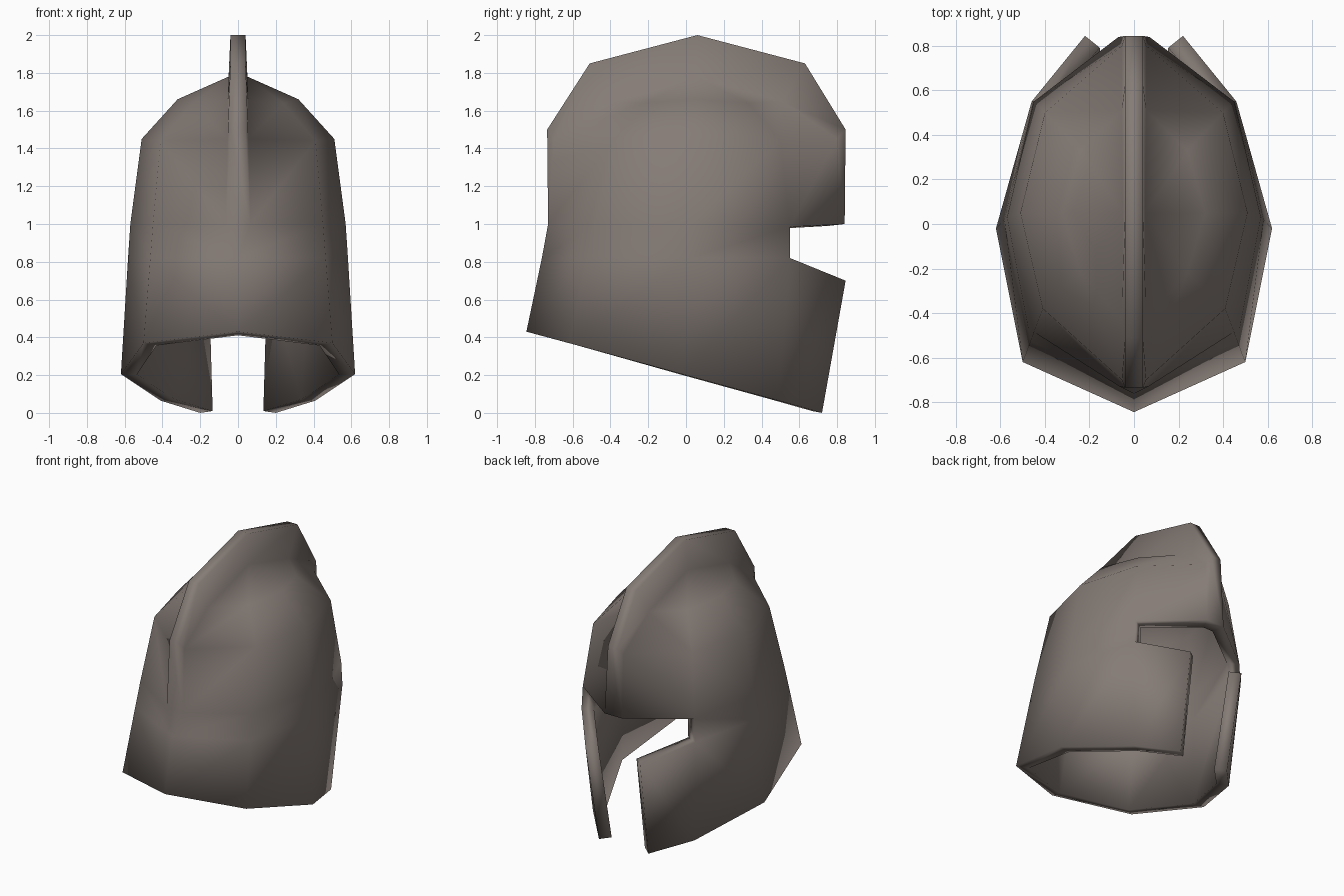
import bpy, bmesh
from mathutils import Vector

if "Cube" in bpy.data.objects:
    bpy.data.objects.remove(bpy.data.objects["Cube"])

metal = bpy.data.materials.new("dull bronze grey")
metal.diffuse_color = (0.235, 0.2, 0.18, 1)
metal.use_nodes = True
metal.node_tree.nodes["Principled BSDF"].inputs["Base Color"].default_value = metal.diffuse_color

# Half-rings of the shell from back to face side, bottom to top
rings = [
    [(0, -.845, .43), (.5, -.62, .37), (.62, -.02, .205), (.41, .49, .065), (.2, .72, 0)],
    [(0, -.763, .82), (.464, -.525, .82), (.582, .02, .82), (.46, .55, .82), (.22, .845, .70)],
    [(.065, -.73, 1.0), (.45, -.485, 1.0), (.57, .03, 1.0), (.45, .55, .985), (.07, .84, 1.0)],
    [(.055, -.70, 1.45), (.41, -.38, 1.44), (.51, .05, 1.45), (.40, .5, 1.44), (.055, .80, 1.45)],
    [(.055, -.43, 1.65), (.24, -.22, 1.64), (.32, .05, 1.66), (.24, .33, 1.64), (.055, .51, 1.65)],
]
crown = (.05, .05, 1.78)
# Foot of the crest along the shell, and the crest's outer edge above it
foot = [rings[2][0], rings[3][0], rings[4][0], crown, rings[4][4], rings[3][4], rings[2][4]]
top = [foot[0], (.04, -.735, 1.5), (.04, -.51, 1.85), (.04, .06, 2.0),
       (.04, .63, 1.85), (.04, .845, 1.5), foot[-1]]


def flip(p, s):
    return Vector((p[0] * s, p[1], p[2]))


def add_face(bm, points):
    """Add a face, sharing vertices that already exist at the same place."""
    verts = []
    for p in points:
        p = Vector(p)
        v = next((v for v in bm.verts if (v.co - p).length < 1e-4), None)
        v = v or bm.verts.new(p)
        if v not in verts:
            verts.append(v)
    if len(verts) > 2:
        bm.faces.new(verts)


# Shell skin: both halves, crown, and the strip along the middle
bm = bmesh.new()
for s in (1, -1):
    for r in range(len(rings) - 1):
        for c in range(4):
            if (r, c) != (1, 3):      # eye slot stays open
                quad = (rings[r][c], rings[r][c + 1], rings[r + 1][c + 1], rings[r + 1][c])
                add_face(bm, [flip(p, s) for p in quad])
    for c in range(4):
        add_face(bm, [flip(p, s) for p in (rings[-1][c], rings[-1][c + 1], crown)])
middle = [rings[0][0], rings[1][0]] + foot
for a, b in zip(middle, middle[1:]):
    add_face(bm, [flip(a, 1), flip(b, 1), flip(b, -1), flip(a, -1)])
bmesh.ops.recalc_face_normals(bm, faces=bm.faces[:])
mesh = bpy.data.meshes.new("helmet")
bm.to_mesh(mesh)
bm.free()
mesh.materials.append(metal)
helmet = bpy.data.objects.new("helmet", mesh)
bpy.context.collection.objects.link(helmet)
bpy.context.view_layer.objects.active = helmet
helmet.select_set(True)

# Wall thickness, inwards
thick = helmet.modifiers.new("thickness", 'SOLIDIFY')
thick.thickness = .085
thick.offset = -1
bpy.ops.object.modifier_apply(modifier="thickness")

# Crest: replace the outer middle strip by a tall fin grown from its edges
bm = bmesh.new()
bm.from_mesh(mesh)
feet = [flip(p, s) for p in foot for s in (1, -1)]
strip = [f for f in bm.faces
         if all(any((v.co - p).length < 1e-4 for p in feet) for v in f.verts)]
bmesh.ops.delete(bm, geom=strip, context='FACES')
for i in range(len(foot) - 1):
    for s in (1, -1):
        add_face(bm, [flip(p, s) for p in (foot[i], foot[i + 1], top[i + 1], top[i])])
    add_face(bm, [flip(top[i], 1), flip(top[i + 1], 1), flip(top[i + 1], -1), flip(top[i], -1)])
bmesh.ops.recalc_face_normals(bm, faces=bm.faces[:])
for f in bm.faces:
    f.smooth = True
bm.to_mesh(mesh)
bm.free()
